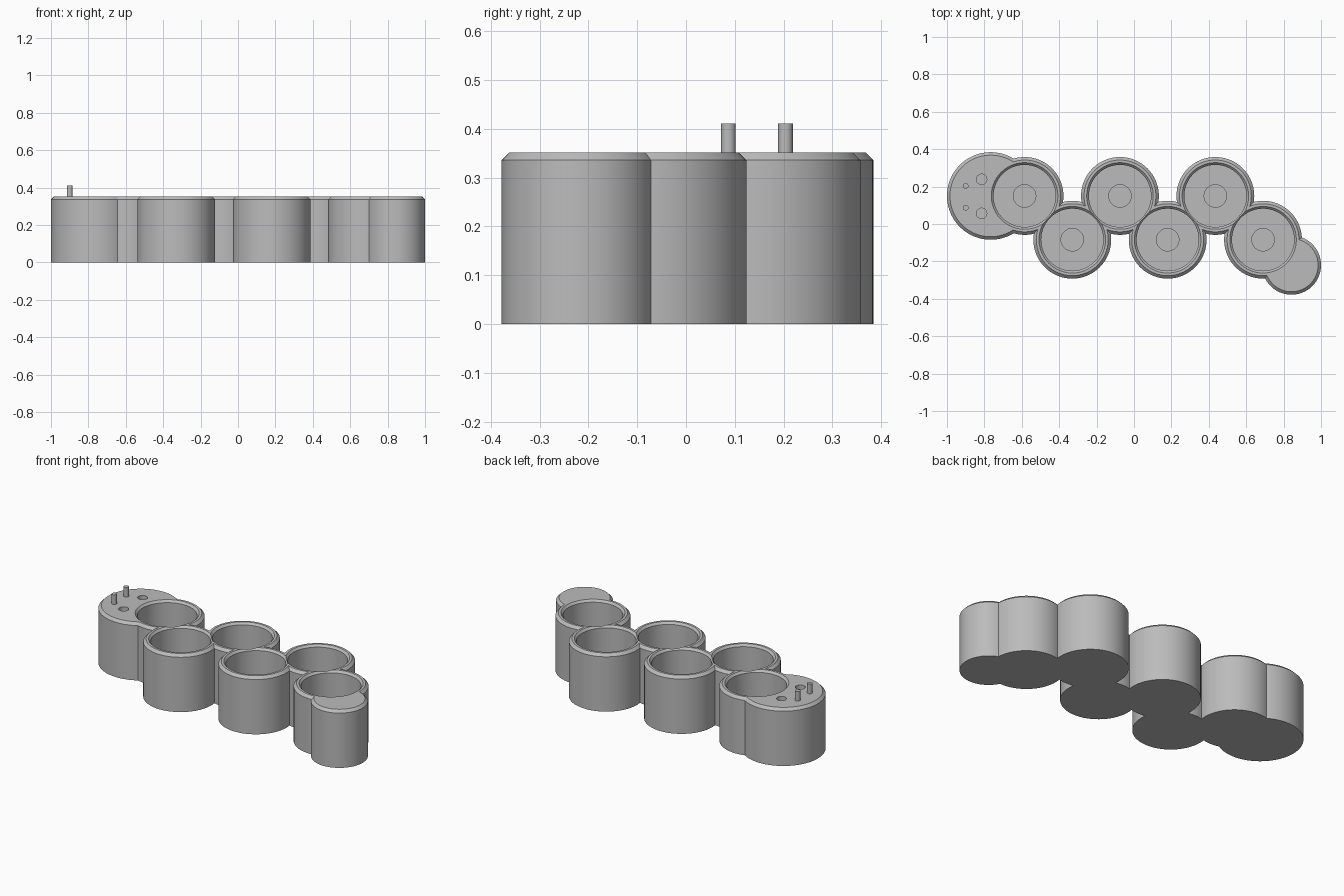
import bpy, bmesh, math

cube = bpy.data.objects.get("Cube")
if cube:
    bpy.data.objects.remove(cube, do_unlink=True)

grey = bpy.data.materials.new("plain grey")
grey.use_nodes = True
colour = (0.5, 0.5, 0.5, 1)
grey.diffuse_color = colour
grey.node_tree.nodes["Principled BSDF"].inputs["Base Color"].default_value = colour

HEIGHT, CHAMFER = 0.352, 0.016
CUP_R, BORE_R, RIM_R, FLOOR = 0.208, 0.166, 0.178, 0.03
STEP_X, BACK_Y, FRONT_Y = 0.255, 0.15, -0.084


def lathe(name, profile, x, y, segments=96):
    """Closed solid turned from (radius, height) points, listed bottom to top."""
    bm = bmesh.new()
    rings = []
    for r, z in profile:
        rings.append([bm.verts.new((x + r * math.cos(a), y + r * math.sin(a), z))
                      for a in (math.tau * i / segments for i in range(segments))])
    for low, high in zip(rings, rings[1:]):
        for i in range(segments):
            j = (i + 1) % segments
            bm.faces.new((low[i], low[j], high[j], high[i]))
    bm.faces.new(rings[0][::-1])
    bm.faces.new(rings[-1])
    mesh = bpy.data.meshes.new(name)
    bm.to_mesh(mesh)
    bm.free()
    mesh.materials.append(grey)
    obj = bpy.data.objects.new(name, mesh)
    bpy.context.collection.objects.link(obj)
    return obj


def select(obj):
    bpy.ops.object.select_all(action='DESELECT')
    obj.select_set(True)
    bpy.context.view_layer.objects.active = obj


def combine(target, tool, operation):
    select(target)
    mod = target.modifiers.new(operation.lower(), 'BOOLEAN')
    mod.operation, mod.solver, mod.object = operation, 'EXACT', tool
    bpy.ops.object.modifier_apply(modifier=mod.name)
    bpy.data.objects.remove(tool, do_unlink=True)


def drum(name, x, y, r):
    """Upright cylinder with a chamfered top edge."""
    return lathe(name, [(r, 0), (r, HEIGHT - CHAMFER), (r - CHAMFER, HEIGHT)], x, y)


# Zigzag of six cups with a large pad at one end and a small pad at the other
cups = [(-0.585 + i * STEP_X, FRONT_Y if i % 2 else BACK_Y) for i in range(6)]
body = drum("cup_tray", -0.766, BACK_Y, 0.234)
for x, y in cups:
    combine(body, drum("cup", x, y, CUP_R), 'UNION')
combine(body, drum("small_end_pad", 0.842, -0.22, 0.158), 'UNION')

# Bores with a bevelled mouth and a shallow round recess in the floor
bore = [(0.06, FLOOR - 0.01), (0.06, FLOOR), (BORE_R, FLOOR),
        (BORE_R, HEIGHT - 0.013), (RIM_R, HEIGHT), (RIM_R, HEIGHT + 0.05)]
for x, y in cups:
    combine(body, lathe("bore_cutter", bore, x, y), 'DIFFERENCE')

# Round sockets in the large pad
for side in (-1, 1):
    socket = [(0.028, HEIGHT - 0.1), (0.028, HEIGHT + 0.05)]
    combine(body, lathe("socket_cutter", socket, -0.815, 0.148 + side * 0.091, 32), 'DIFFERENCE')
parts = [body]

# Upright pins on the large pad
for name, y in (("front_pin", 0.087), ("back_pin", 0.204)):
    parts.append(lathe(name, [(0.015, HEIGHT - 0.01), (0.015, 0.411)], -0.9, y, 32))

for obj in parts:
    select(obj)
    bpy.ops.object.shade_smooth_by_angle(angle=math.radians(30))
